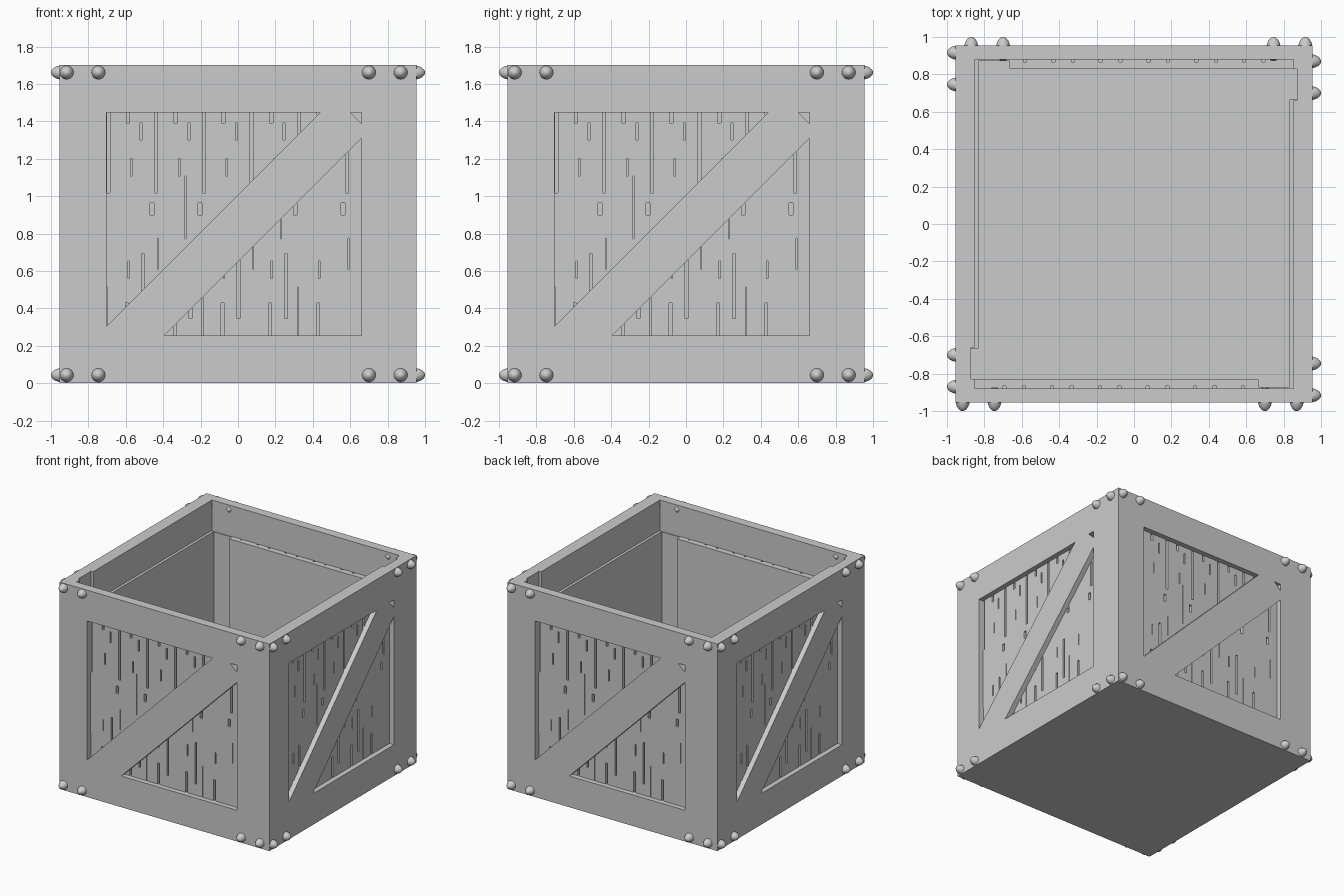
import bpy, bmesh, math
from mathutils import Matrix, Vector

cube = bpy.data.objects.get("Cube")
if cube:
    bpy.data.objects.remove(cube, do_unlink=True)

OUT, TOP, FLOOR = 0.955, 1.70, 0.012

grey = bpy.data.materials.new("plain_grey")
grey.use_nodes = True
GREY = (0.6, 0.6, 0.6, 1)
grey.diffuse_color = GREY
grey.node_tree.nodes["Principled BSDF"].inputs["Base Color"].default_value = GREY


def make_object(name, bm):
    bmesh.ops.recalc_face_normals(bm, faces=bm.faces)
    mesh = bpy.data.meshes.new(name)
    bm.to_mesh(mesh)
    bm.free()
    mesh.materials.append(grey)
    obj = bpy.data.objects.new(name, mesh)
    bpy.context.collection.objects.link(obj)
    return obj


def add_box(bm, x0, x1, y0, y1, z0, z1):
    size = Matrix.Diagonal((x1 - x0, y1 - y0, z1 - z0, 1))
    place = Matrix.Translation(((x0 + x1) / 2, (y0 + y1) / 2, (z0 + z1) / 2))
    bmesh.ops.create_cube(bm, size=1, matrix=place @ size)


def add_prism(bm, points, offset):
    face = bm.faces.new([bm.verts.new(p) for p in points])
    new = bmesh.ops.extrude_face_region(bm, geom=[face])["geom"]
    verts = [g for g in new if isinstance(g, bmesh.types.BMVert)]
    bmesh.ops.translate(bm, vec=offset, verts=verts)


def cut(obj, cutter):
    cutter.hide_render = True
    mod = obj.modifiers.new("cut", "BOOLEAN")
    mod.operation, mod.solver, mod.object = "DIFFERENCE", "EXACT", cutter
    bpy.context.view_layer.objects.active = obj
    bpy.ops.object.modifier_apply(modifier=mod.name)
    bpy.data.objects.remove(cutter, do_unlink=True)


def turn(k):
    return Matrix.Rotation(k * math.pi / 2, 4, "Z")


# Crate shell, hollowed with a small notch at two opposite corners
bm = bmesh.new()
add_box(bm, -OUT, OUT, -OUT, OUT, 0, TOP)
shell = make_object("crate_shell", bm)

half = [(0.853, -0.88), (0.853, 0.66), (0.872, 0.66), (0.872, 0.83), (0.853, 0.83), (0.853, 0.88)]
outline = half + [(-x, -y) for x, y in half]
bm = bmesh.new()
add_prism(bm, [(x, y, FLOOR) for x, y in outline], Vector((0, 0, 2)))
cut(shell, make_object("hollow_cutter", bm))

# Openings either side of the diagonal brace, on all four walls
L, R, B, T = -0.702, 0.66, 0.256, 1.447
openings = [
    [(L, 0.306), (L, T), (0.439, T)],
    [(-0.392, B), (R, B), (R, 1.308)],
    [(0.60, T), (R, T), (R, 1.387)],
]
bm = bmesh.new()
for k in range(4):
    for shape in openings:
        pts = [turn(k) @ Vector((x, -1.1, z)) for x, z in shape]
        add_prism(bm, pts, turn(k) @ Vector((0, 0.3, 0)))
cut(shell, make_object("opening_cutter", bm))

# Low ledges in the two inner corners beside the front and back panels
for k, name in ((0, "front_ledge"), (2, "back_ledge")):
    bm = bmesh.new()
    add_box(bm, 0.64, 0.87, -0.90, -0.872, FLOOR, T)
    make_object(name, bm).data.transform(turn(k))

# Wood grain rows: first x, spacing, count, bottom, top, width
STEP = 0.255
GRAIN = [
    (-0.693, STEP, 6, 1.016, 1.6, 0.016),
    (-0.588, STEP, 5, 1.39, 1.6, 0.018),
    (-0.518, STEP, 5, 1.30, 1.392, 0.011),
    (-0.570, STEP, 5, 1.108, 1.202, 0.008),
    (-0.459, STEP, 5, 0.90, 0.962, 0.021),
    (-0.281, STEP * 2, 2, 0.77, 1.107, 0.004),
    (-0.429, STEP * 2, 3, 0.607, 0.777, 0.004),
    (-0.585, STEP, 5, 0.56, 0.653, 0.007),
    (-0.508, STEP, 4, 0.347, 0.69, 0.016),
    (-0.593, STEP, 5, 0.24, 0.428, 0.016),
    (-0.700, STEP * 2, 3, 0.20, 0.515, 0.004),
]

# Plank panels set back a little inside the frame
FACE, INNER, GROOVE = -0.914, -0.831, -0.867
for k, side in enumerate(("front", "right", "back", "left")):
    bm = bmesh.new()
    add_box(bm, -0.872, 0.665, FACE, INNER, 0.1, 1.45)
    panel = make_object(side + "_panel", bm)
    bm = bmesh.new()
    for x, gap, count, z0, z1, w in GRAIN:
        for i in range(count):
            cx = x + i * gap
            add_box(bm, cx - w / 2, cx + w / 2, FACE - 0.05, GROOVE, z0, z1)
    cut(panel, make_object("grain_cutter", bm))
    panel.data.transform(turn(k))

    # Pointed domed rivets near the corners of the wall
    bm = bmesh.new()
    for x in (-0.916, -0.746, 0.70, 0.87):
        for z in (0.043, 1.661):
            place = Matrix.Translation((x, 0.065 - 1, z)) @ Matrix.Diagonal((0.0385, 0.065, 0.0385, 1))
            spin = Matrix.Rotation(math.pi / 2, 4, "X")
            bmesh.ops.create_uvsphere(bm, u_segments=24, v_segments=16, radius=1,
                                      matrix=turn(k) @ place @ spin)
    rivets = make_object(side + "_rivets", bm)
    for poly in rivets.data.polygons:
        poly.use_smooth = True
